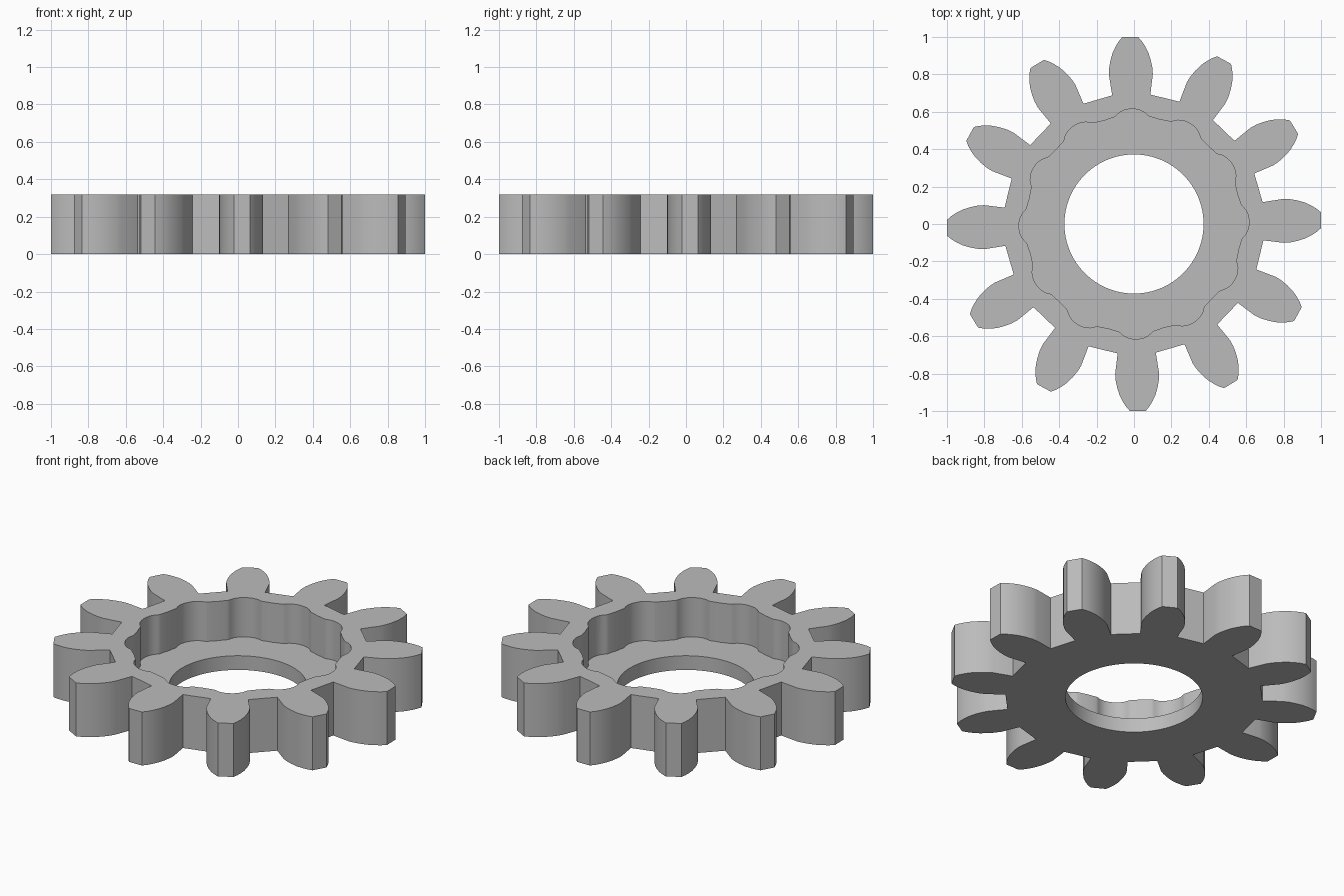
import bpy, bmesh, math

if "Cube" in bpy.data.objects:
    bpy.data.objects.remove(bpy.data.objects["Cube"])

TEETH = 12
TURN = 1.2          # small rotation of the whole gear, degrees
HEIGHT = 0.32
FLOOR = 0.085       # thickness of the web under the pocket


def repeat(points):
    """Repeat an (x sideways, y outward) section once per tooth, counter-clockwise."""
    out = []
    for i in range(TEETH):
        a = math.radians(360 / TEETH * i + TURN)
        c, s = math.cos(a), math.sin(a)
        out += [(x * c - y * s, x * s + y * c) for x, y in points]
    return out


def prism(name, outline, z0, z1):
    bm = bmesh.new()
    face = bm.faces.new([bm.verts.new((x, y, z0)) for x, y in outline])
    top = bmesh.ops.extrude_face_region(bm, geom=[face])["geom"]
    for v in top:
        if isinstance(v, bmesh.types.BMVert):
            v.co.z = z1
    bmesh.ops.recalc_face_normals(bm, faces=bm.faces)
    mesh = bpy.data.meshes.new(name)
    bm.to_mesh(mesh)
    bm.free()
    ob = bpy.data.objects.new(name, mesh)
    bpy.context.collection.objects.link(ob)
    return ob


# Toothed body: half a tooth mirrored, then repeated
half = [(0.102, 0.69), (0.1175, 0.80), (0.1155, 0.835), (0.108, 0.875),
        (0.096, 0.915), (0.079, 0.95), (0.061, 0.978), (0.042, 1.0)]
tooth = half + [(-x, y) for x, y in reversed(half)]
gear = prism("gear_body", repeat(tooth), 0, HEIGHT)

# Lobed pocket cutter: one rounded lobe per tooth
lobe = []
for deg, r in [(-15, .575), (-12, .578), (-9.5, .58), (-8.5, .584), (-7.5, .592),
               (-6, .602), (-4, .61), (-2, .614), (0, .615), (2, .614), (4, .61),
               (6, .602), (7.5, .592), (8.5, .584), (9.5, .58), (12, .578)]:
    a = math.radians(90 + deg)
    lobe.append((r * math.cos(a), r * math.sin(a)))
pocket = prism("pocket_cutter", repeat(lobe), FLOOR, HEIGHT + 0.2)

# Shaft hole cutter
circle = [(0.372 * math.cos(math.tau * i / 96), 0.372 * math.sin(math.tau * i / 96))
          for i in range(96)]
hole = prism("hole_cutter", circle, -0.2, HEIGHT + 0.2)

# Cut the pocket and the hole
bpy.context.view_layer.objects.active = gear
for cutter in (pocket, hole):
    mod = gear.modifiers.new(cutter.name, "BOOLEAN")
    mod.operation = "DIFFERENCE"
    mod.solver = "EXACT"
    mod.object = cutter
    bpy.ops.object.modifier_apply(modifier=mod.name)
    bpy.data.objects.remove(cutter)

# Grey finish, smooth flanks with sharp edges
grey = bpy.data.materials.new("grey")
grey.diffuse_color = (0.5, 0.5, 0.5, 1)
grey.use_nodes = True
grey.node_tree.nodes["Principled BSDF"].inputs["Base Color"].default_value = grey.diffuse_color
gear.data.materials.clear()
gear.data.materials.append(grey)
bpy.ops.object.select_all(action="DESELECT")
gear.select_set(True)
bpy.ops.object.shade_smooth_by_angle(angle=math.radians(30))
